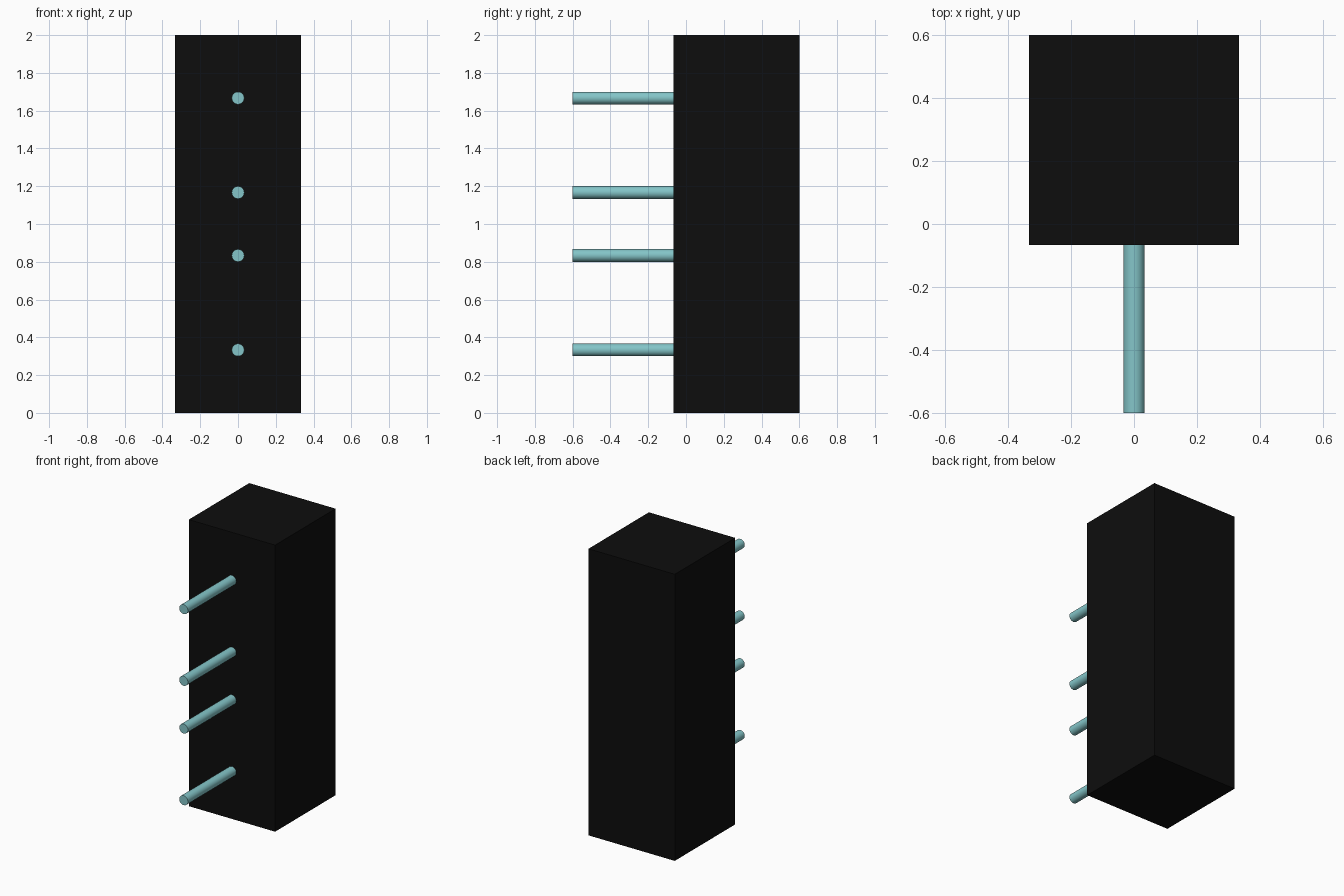
import bpy
import math

cube = bpy.data.objects.get("Cube")
if cube:
    bpy.data.objects.remove(cube, do_unlink=True)


def make_material(name, rgb):
    mat = bpy.data.materials.new(name)
    mat.use_nodes = True
    color = (*rgb, 1.0)
    mat.diffuse_color = color
    for node in mat.node_tree.nodes:
        if node.type == 'BSDF_PRINCIPLED':
            node.inputs["Base Color"].default_value = color
    return mat


black = make_material("black", (0.004, 0.004, 0.004))
teal = make_material("pale_teal", (0.23, 0.56, 0.58))

WIDTH = 2 / 3
FRONT_Y, BACK_Y = -0.0667, 0.6
ROD_TIP_Y = -0.6
ROD_RADIUS = 0.0333

# Square block body
bpy.ops.mesh.primitive_cube_add(size=1, location=(0, (FRONT_Y + BACK_Y) / 2, 1))
body = bpy.context.object
body.name = "body"
body.scale = (WIDTH, BACK_Y - FRONT_Y, 2)
bpy.ops.object.transform_apply(location=False, rotation=False, scale=True)
body.data.materials.append(black)

# Four round pins standing out of the front face
for i, z in enumerate((0.3333, 0.8333, 1.1667, 1.6667), 1):
    bpy.ops.mesh.primitive_cylinder_add(
        vertices=32, radius=ROD_RADIUS, depth=FRONT_Y - ROD_TIP_Y,
        location=(0, (FRONT_Y + ROD_TIP_Y) / 2, z),
        rotation=(math.pi / 2, 0, 0))
    pin = bpy.context.object
    pin.name = f"pin_{i}"
    pin.data.materials.append(teal)
    bpy.ops.object.shade_smooth_by_angle(angle=math.radians(40))
